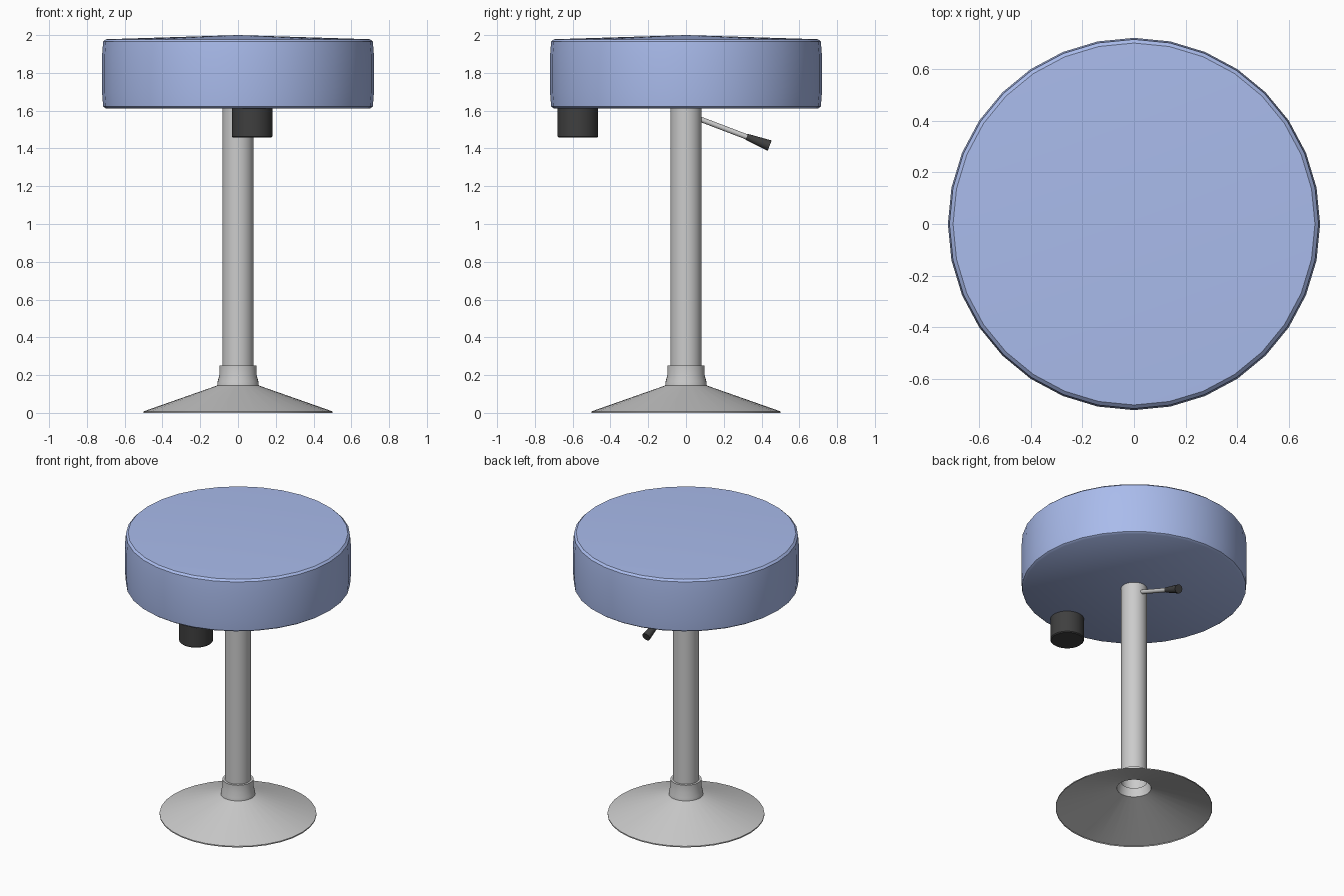
import bpy, bmesh, math
from mathutils import Vector

if "Cube" in bpy.data.objects:
    bpy.data.objects.remove(bpy.data.objects["Cube"])


def material(name, rgb):
    m = bpy.data.materials.new(name)
    m.diffuse_color = (*rgb, 1)
    m.use_nodes = True
    m.node_tree.nodes["Principled BSDF"].inputs["Base Color"].default_value = m.diffuse_color
    return m


def lathe(name, profile, sides, mat=None, start=(0, 0, 0), axis=(0, 0, 1)):
    """Spin (radius, height) points around an axis that begins at start."""
    bm = bmesh.new()
    verts = [bm.verts.new((r, 0, h)) for r, h in profile]
    edges = [bm.edges.new(pair) for pair in zip(verts, verts[1:])]
    bmesh.ops.spin(bm, geom=verts + edges, cent=(0, 0, 0), axis=(0, 0, 1),
                   angle=2 * math.pi, steps=sides)
    bmesh.ops.remove_doubles(bm, verts=bm.verts, dist=1e-4)
    bmesh.ops.dissolve_degenerate(bm, edges=bm.edges, dist=1e-5)
    bmesh.ops.recalc_face_normals(bm, faces=bm.faces)
    turn = Vector((0, 0, 1)).rotation_difference(Vector(axis)).to_matrix()
    bmesh.ops.rotate(bm, verts=bm.verts, cent=(0, 0, 0), matrix=turn)
    me = bpy.data.meshes.new(name)
    bm.to_mesh(me)
    bm.free()
    ob = bpy.data.objects.new(name, me)
    ob.location = start
    bpy.context.collection.objects.link(ob)
    if mat:
        me.materials.append(mat)
    bpy.ops.object.select_all(action='DESELECT')
    ob.select_set(True)
    bpy.context.view_layer.objects.active = ob
    bpy.ops.object.shade_smooth_by_angle(angle=math.radians(40))
    return ob


blue = material("blue_vinyl", (0.40, 0.50, 0.84))
black = material("black_plastic", (0.05, 0.05, 0.05))

# Padded seat with a slightly domed top
lathe("seat", [(0, 1.612), (0.70, 1.612), (0.714, 1.622), (0.72, 1.70),
               (0.72, 1.89), (0.714, 1.965), (0.70, 1.978), (0, 2.0)], 32, blue)

# Open tube column
lathe("column", [(0.083, 0.19), (0.083, 1.615)], 32)

# Thin flared foot with stepped collar, hollow underneath
lathe("base", [(0.5, 0.0), (0.5, 0.008), (0.11, 0.145), (0.108, 0.165),
               (0.099, 0.20), (0.099, 0.25), (0.083, 0.25)], 32)

# Round knob under the front of the seat
lathe("knob", [(0, 0), (0.102, 0), (0.108, 0.006), (0.108, 0.155), (0, 0.155)],
      32, black, (0.075, -0.573, 1.458))

# Height lever: thin rod and flared grip on one sloping line
root, tip = Vector((0, 0.07, 1.557)), Vector((0, 0.443, 1.415))
axis = (tip - root).normalized()
length = (tip - root).length
grip = length - 0.13
lathe("lever_rod", [(0, 0), (0.014, 0), (0.014, grip + 0.02), (0, grip + 0.02)],
      16, None, root, axis)
lathe("lever_grip", [(0, grip), (0.017, grip), (0.029, length), (0, length)],
      16, black, root, axis)
